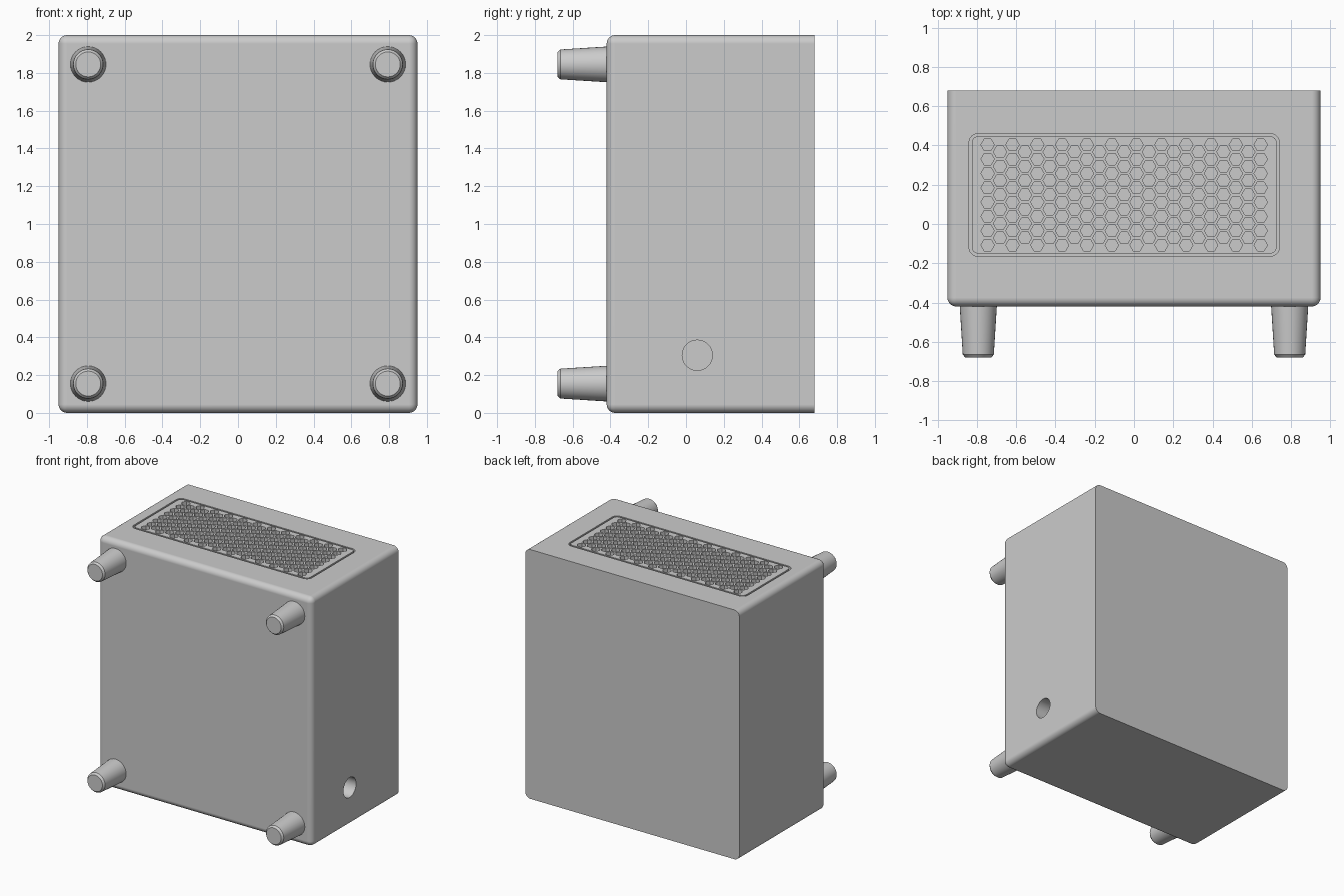
import bpy, bmesh, math
from mathutils import Matrix, Vector

if "Cube" in bpy.data.objects:
    bpy.data.objects.remove(bpy.data.objects["Cube"], do_unlink=True)

grey = bpy.data.materials.new("plain_grey")
grey.use_nodes = True
grey.diffuse_color = (0.6, 0.6, 0.6, 1)
grey.node_tree.nodes["Principled BSDF"].inputs["Base Color"].default_value = (0.6, 0.6, 0.6, 1)

W, H, FRONT, BACK = 0.95, 2.0, -0.42, 0.68


def make_object(name, bm):
    bmesh.ops.recalc_face_normals(bm, faces=bm.faces)
    mesh = bpy.data.meshes.new(name)
    bm.to_mesh(mesh)
    bm.free()
    mesh.materials.append(grey)
    obj = bpy.data.objects.new(name, mesh)
    bpy.context.collection.objects.link(obj)
    return obj


def activate(obj):
    bpy.ops.object.select_all(action='DESELECT')
    obj.select_set(True)
    bpy.context.view_layer.objects.active = obj


def cut(obj, cutter):
    mod = obj.modifiers.new("cut", 'BOOLEAN')
    mod.operation, mod.solver, mod.object = 'DIFFERENCE', 'EXACT', cutter
    activate(obj)
    bpy.ops.object.modifier_apply(modifier=mod.name)
    bpy.data.objects.remove(cutter, do_unlink=True)


def smooth(obj):
    activate(obj)
    bpy.ops.object.shade_smooth_by_angle(angle=math.radians(30))


def rounded_rect(cx, cy, hx, hy, r, z, steps=6):
    points = []
    for k, (sx, sy) in enumerate(((1, 1), (-1, 1), (-1, -1), (1, -1))):
        for i in range(steps + 1):
            a = math.pi / 2 * (k + i / steps)
            points.append(Vector((cx + sx * (hx - r) + r * math.cos(a),
                                  cy + sy * (hy - r) + r * math.sin(a), z)))
    return points


# Housing: box rounded everywhere except around the back face
bm = bmesh.new()
size = Matrix.Diagonal((2 * W, BACK - FRONT, H, 1))
bmesh.ops.create_cube(bm, size=1,
                      matrix=Matrix.Translation((0, (FRONT + BACK) / 2, H / 2)) @ size)
edges = [e for e in bm.edges if any(v.co.y < 0 for v in e.verts)]
bmesh.ops.bevel(bm, geom=edges, offset=0.045, segments=6, profile=0.5, affect='EDGES')
housing = make_object("housing", bm)

# Groove around the vent panel
bm = bmesh.new()
CX, CY = -0.05, 0.148
loops = []
for inset, z in ((0, H + 0.1), (0, H - 0.03), (0.014, H - 0.03), (0.014, H + 0.1)):
    ring = rounded_rect(CX, CY, 0.79 - inset, 0.312 - inset, 0.045 - inset, z)
    loops.append([bm.verts.new(p) for p in ring])
for a, b in zip(loops, loops[1:] + loops[:1]):
    for i in range(len(a)):
        j = (i + 1) % len(a)
        bm.faces.new((a[i], a[j], b[j], b[i]))
cut(housing, make_object("groove_cutter", bm))

# Honeycomb vent holes
bm = bmesh.new()
PITCH = 0.073
for col in range(23):
    rows = 8 - col % 2
    for row in range(rows):
        x = CX + (col - 11) * PITCH * math.sqrt(3) / 2
        y = CY + (row - (rows - 1) / 2) * PITCH
        bmesh.ops.create_cone(bm, cap_ends=True, segments=6, radius1=0.034, radius2=0.034,
                              depth=0.2, matrix=Matrix.Translation((x, y, H))
                              @ Matrix.Rotation(math.pi / 6, 4, 'Z'))
# Flat sides of every hexagon face front and back
for v in bm.verts:
    v.co.z = H + 0.1 if v.co.z > H else H - 0.1
cut(housing, make_object("vent_cutter", bm))

# Cable hole in the left side
bm = bmesh.new()
bmesh.ops.create_cone(bm, cap_ends=True, segments=48, radius1=0.08, radius2=0.08, depth=0.4,
                      matrix=Matrix.Translation((W, 0.06, 0.305))
                      @ Matrix.Rotation(math.pi / 2, 4, 'Y'))
cut(housing, make_object("cable_hole_cutter", bm))

smooth(housing)
weighted = housing.modifiers.new("flat_sides", 'WEIGHTED_NORMAL')
weighted.keep_sharp = True

# Four tapered feet with chamfered tips
PROFILE = ((0.095, FRONT + 0.01), (0.079, -0.665), (0.066, -0.68))
SIDES = 32
for level, z in (("lower", 0.155), ("upper", 1.845)):
    for side, x in (("right", -0.793), ("left", 0.793)):
        bm = bmesh.new()
        rings = []
        for r, y in PROFILE:
            angles = [2 * math.pi * i / SIDES for i in range(SIDES)]
            rings.append([bm.verts.new((x + r * math.cos(a), y, z + r * math.sin(a)))
                          for a in angles])
        for a, b in zip(rings, rings[1:]):
            for i in range(SIDES):
                j = (i + 1) % SIDES
                bm.faces.new((a[i], a[j], b[j], b[i]))
        bm.faces.new(rings[0])
        bm.faces.new(rings[-1])
        smooth(make_object(f"{level}_{side}_foot", bm))
